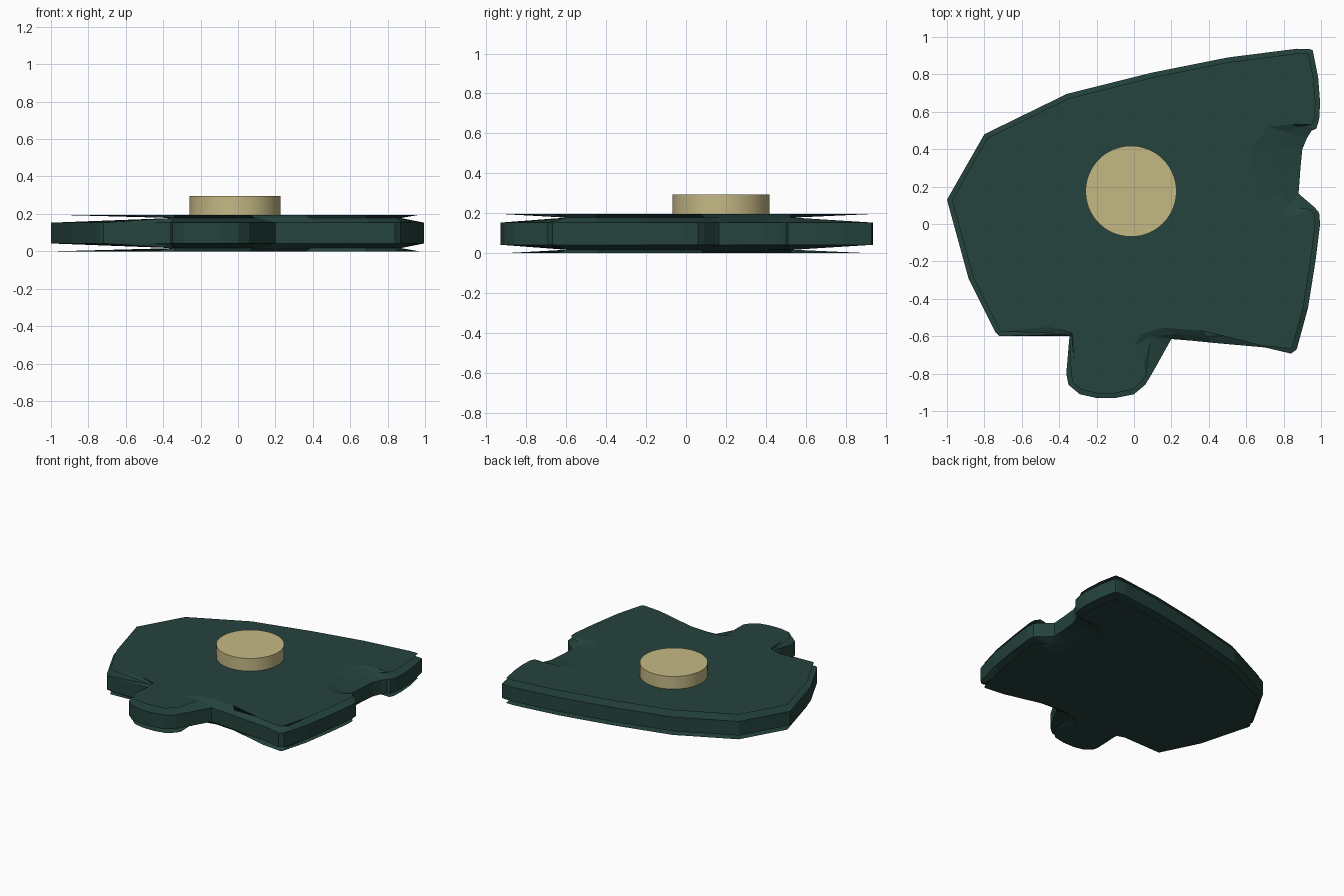
import bpy, bmesh
from mathutils import Vector

if "Cube" in bpy.data.objects:
    bpy.data.objects.remove(bpy.data.objects["Cube"])


def material(name, rgb):
    m = bpy.data.materials.new(name)
    m.diffuse_color = (*rgb, 1)
    m.use_nodes = True
    m.node_tree.nodes["Principled BSDF"].inputs["Base Color"].default_value = m.diffuse_color
    return m


green = material("dark green", (0.018, 0.056, 0.047))
tan = material("pale tan", (0.56, 0.485, 0.235))

# Outline of the jigsaw piece, counter-clockwise from the left corner
outline = [
    (-1, .13), (-.885, -.29), (-.74, -.58), (-.72, -.6), (-.45, -.6), (-.345, -.6),
    # tab
    (-.345, -.74), (-.362, -.8), (-.35, -.86), (-.29, -.91), (-.2, -.93), (-.1, -.93),
    (0, -.91), (.06, -.86), (.09, -.81), (.13, -.74), (.18, -.65), (.2, -.615),
    # front edge and right corner
    (.3, -.623), (.42, -.635), (.7, -.66), (.84, -.693), (.87, -.67),
    (.93, -.45), (.97, -.2), (.995, 0), (.99, .06), (.965, .09),
    # socket
    (.9, .145), (.88, .165), (.885, .23), (.89, .3), (.9, .4), (.925, .46), (.95, .5),
    (.975, .51), (.99, .56), (.995, .65), (.985, .78), (.955, .93), (.94, .935),
    # back edge
    (.87, .937), (.5, .89), (.1, .81), (-.36, .695), (-.8, .48),
]

# Places where the face edge pulls further back than the regular inset
pulled = {
    4: (-.45, -.55), 5: (-.33, -.585),
    14: (.065, -.81), 15: (.05, -.74), 16: (.005, -.65), 17: (.04, -.59),
    18: (.15, -.555), 19: (.36, -.57), 20: (.68, -.65),
    27: (.94, .08), 28: (.86, .045), 29: (.78, .04), 30: (.69, .1),
    31: (.62, .28), 32: (.64, .43), 33: (.72, .52), 34: (.85, .535), 35: (.95, .53),
}


def inset(points, i, d):
    """Move one corner inward along the mitre of its two edges."""
    p = Vector(points[i])
    a = (p - Vector(points[i - 1])).normalized()
    b = (Vector(points[(i + 1) % len(points)]) - p).normalized()
    na, nb = Vector((-a.y, a.x)), Vector((-b.y, b.x))
    n = (na + nb).normalized()
    return p + n * d / max(n.dot(na), .6)


def clamp(v, lo, hi):
    return max(lo, min(hi, v))


face_edge = [Vector(pulled[i]) if i in pulled else inset(outline, i, .025)
             for i in range(len(outline))]
# Waist of the groove between the rim band and each face
waist = []
for i, p in enumerate(outline):
    q = (Vector(p) + face_edge[i]) / 2
    waist.append((clamp(q.x, -.345, .87), clamp(q.y, -.6, .54)))

# Puzzle piece: stacked rings with flat caps
H = .195
rings = [(face_edge, 0), (waist, H - .178), (outline, .042),
         (outline, H - .042), (waist, .178), (face_edge, H)]
bm = bmesh.new()
loops = [[bm.verts.new((p[0], p[1], z)) for p in pts] for pts, z in rings]
n = len(outline)
for lo, hi in zip(loops, loops[1:]):
    for i in range(n):
        j = (i + 1) % n
        bm.faces.new((lo[i], lo[j], hi[j], hi[i]))
bm.faces.new(loops[0][::-1])
bm.faces.new(loops[-1])
bmesh.ops.remove_doubles(bm, verts=bm.verts[:], dist=1e-5)
mesh = bpy.data.meshes.new("puzzle_piece")
bm.to_mesh(mesh)
bm.free()
piece = bpy.data.objects.new("puzzle_piece", mesh)
bpy.context.collection.objects.link(piece)
mesh.materials.append(green)

# Round peg on top
bpy.ops.mesh.primitive_cylinder_add(vertices=64, radius=.243, depth=.105,
                                    location=(-.016, .175, .2425))
peg = bpy.context.object
peg.name = "peg"
peg.data.materials.append(tan)
bpy.ops.object.shade_smooth_by_angle(angle=.6)
